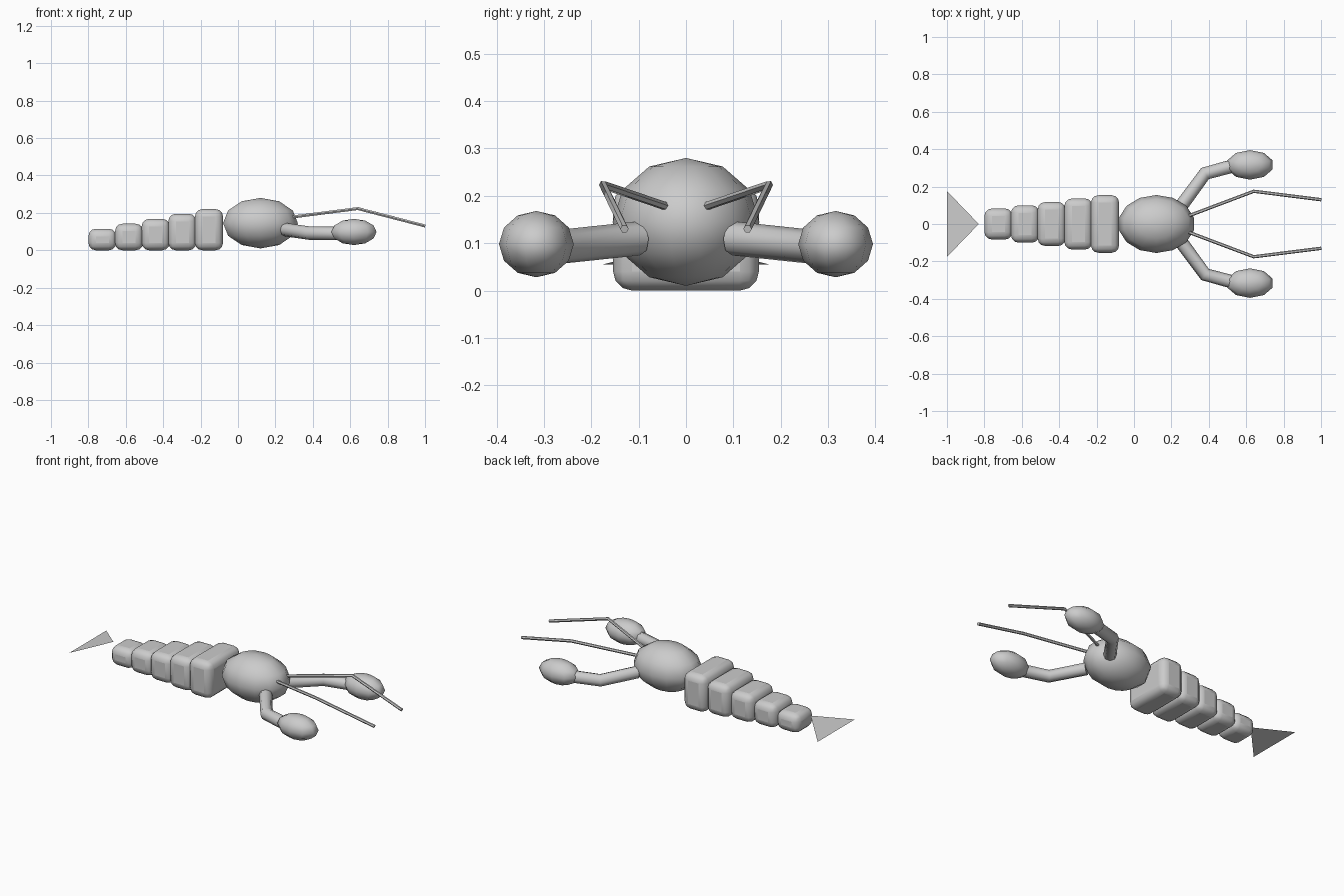
import bpy, bmesh, math
from mathutils import Vector

if "Cube" in bpy.data.objects:
    bpy.data.objects.remove(bpy.data.objects["Cube"])


def smooth(obj, angle=50):
    bpy.ops.object.select_all(action='DESELECT')
    obj.select_set(True)
    bpy.context.view_layer.objects.active = obj
    bpy.ops.object.shade_smooth_by_angle(angle=math.radians(angle))


def add_mesh(name, bm):
    mesh = bpy.data.meshes.new(name)
    bm.to_mesh(mesh)
    bm.free()
    obj = bpy.data.objects.new(name, mesh)
    bpy.context.collection.objects.link(obj)
    return obj


def ellipsoid(name, centre, radii, segments, rings):
    bpy.ops.mesh.primitive_uv_sphere_add(segments=segments, ring_count=rings, radius=1, location=centre)
    obj = bpy.context.object
    obj.name = name
    obj.scale = radii
    bpy.ops.object.transform_apply(location=False, rotation=False, scale=True)
    smooth(obj)
    return obj


def tube(name, points, radius, resolution):
    curve = bpy.data.curves.new(name, 'CURVE')
    curve.dimensions = '3D'
    curve.bevel_depth = radius
    curve.bevel_resolution = resolution
    curve.use_fill_caps = True
    spline = curve.splines.new('POLY')
    spline.points.add(len(points) - 1)
    for p, co in zip(spline.points, points):
        p.co = (*co, 1)
    obj = bpy.data.objects.new(name, curve)
    bpy.context.collection.objects.link(obj)
    bpy.ops.object.select_all(action='DESELECT')
    obj.select_set(True)
    bpy.context.view_layer.objects.active = obj
    bpy.ops.object.convert(target='MESH')
    obj = bpy.context.object
    obj.name = name
    smooth(obj)
    return obj


# front shell
ellipsoid("front_shell", (0.12, 0, 0.145), (0.205, 0.155, 0.135), 14, 6)

# tapering abdomen segments, bottoms on the ground
for i, (width, height) in enumerate([(0.308, 0.22), (0.273, 0.195), (0.235, 0.168), (0.2, 0.142), (0.166, 0.115)]):
    bpy.ops.mesh.primitive_cube_add(size=1, location=(-0.155 - 0.1425 * i, 0, height / 2))
    seg = bpy.context.object
    seg.name = f"abdomen_segment_{i + 1}"
    seg.scale = (0.15, width, height)
    bpy.ops.object.transform_apply(location=False, rotation=False, scale=True)
    mod = seg.modifiers.new("round_edges", 'BEVEL')
    mod.width = 0.04
    mod.segments = 3
    smooth(seg, 40)

# thin tilted tail fan
bm = bmesh.new()
bm.faces.new([bm.verts.new(v) for v in [(-0.83, 0, 0.1), (-1, 0.176, 0.055), (-1, -0.176, 0.055)]])
add_mesh("tail_fan", bm)

# arms, claws and antennae on both sides
for side, s in (("left", 1), ("right", -1)):
    tube(f"{side}_arm", [(0.255, 0.1 * s, 0.11), (0.38, 0.27 * s, 0.092), (0.55, 0.316 * s, 0.09)], 0.036, 2)
    ellipsoid(f"{side}_claw", (0.62, 0.316 * s, 0.098), (0.127, 0.079, 0.07), 10, 6)
    tube(f"{side}_antenna", [(0.29, 0.043 * s, 0.178), (0.64, 0.175 * s, 0.223), (1.0, 0.13 * s, 0.13)], 0.009, 1)
